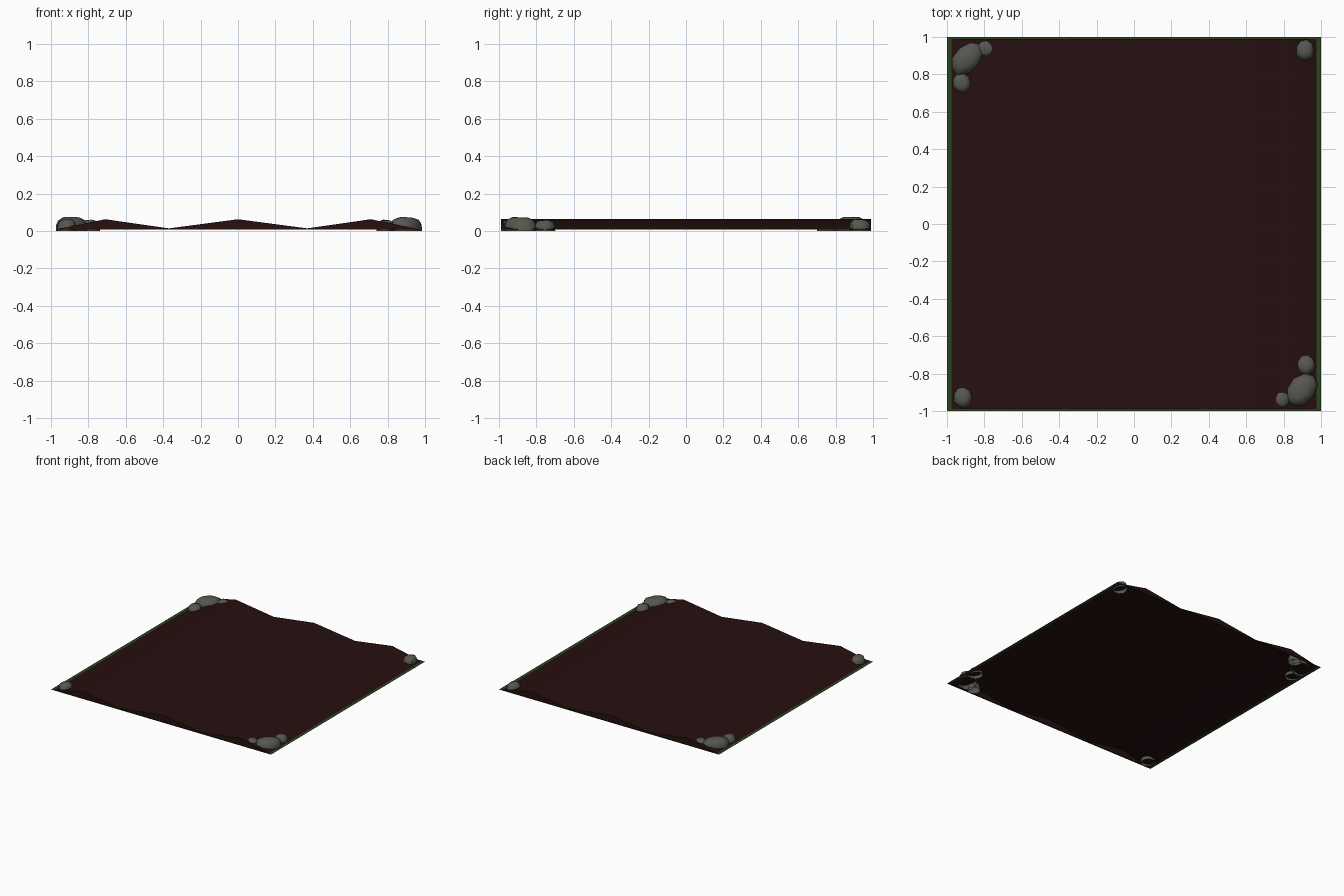
import bpy, bmesh, math, random

if "Cube" in bpy.data.objects:
    bpy.data.objects.remove(bpy.data.objects["Cube"])

random.seed(4)


def material(name, rgb):
    m = bpy.data.materials.new(name)
    m.diffuse_color = (*rgb, 1)
    m.use_nodes = True
    m.node_tree.nodes["Principled BSDF"].inputs["Base Color"].default_value = m.diffuse_color
    return m


SOIL = material("dark soil", (0.020, 0.005, 0.005))
GRASS = material("grass green", (0.024, 0.060, 0.014))
ROCK = material("grey rock", (0.095, 0.095, 0.082))


def make_object(name, bm, mat, angle=None):
    mesh = bpy.data.meshes.new(name)
    bm.to_mesh(mesh)
    bm.free()
    mesh.materials.append(mat)
    ob = bpy.data.objects.new(name, mesh)
    bpy.context.collection.objects.link(ob)
    if angle:
        bpy.ops.object.select_all(action='DESELECT')
        ob.select_set(True)
        bpy.context.view_layer.objects.active = ob
        bpy.ops.object.shade_smooth_by_angle(angle=math.radians(angle))
    return ob


IX, IY, Z0 = 0.975, 0.99, 0.008

# Ploughed soil: ridged sheet with end walls, open underneath
profile = [(-IX, Z0), (-0.71, 0.063), (-0.37, 0.014), (0, 0.063),
           (0.37, 0.014), (0.71, 0.063), (IX, Z0)]
bm = bmesh.new()
front = [bm.verts.new((x, -IY, z)) for x, z in profile]
back = [bm.verts.new((x, IY, z)) for x, z in profile]
for i in range(len(profile) - 1):
    bm.faces.new((front[i], front[i + 1], back[i + 1], back[i]))
for row, y in ((front, -IY), (back, IY)):
    base = [v if abs(v.co.z - Z0) < 1e-6 else bm.verts.new((v.co.x, y, Z0)) for v in row]
    for i in range(len(row) - 1):
        quad = [base[i], base[i + 1], row[i + 1], row[i]]
        quad = list(dict.fromkeys(quad))
        if y > 0:
            quad.reverse()
        bm.faces.new(quad)
make_object("ploughed_soil", bm, SOIL, 30)

# Grass border: flat ring round the soil
bm = bmesh.new()
signs = [(-1, -1), (1, -1), (1, 1), (-1, 1)]
outer = [bm.verts.new((sx, sy, Z0)) for sx, sy in signs]
inner = [bm.verts.new((sx * IX, sy * IY, Z0)) for sx, sy in signs]
for i in range(4):
    j = (i + 1) % 4
    bm.faces.new((outer[i], outer[j], inner[j], inner[i]))
make_object("grass_border", bm, GRASS)


def rock(name, x, y, rx, ry, h, turn=0):
    """Rounded boulder, open at the bottom, built from stacked uneven rings."""
    bm = bmesh.new()
    n = 9
    wobble = [random.uniform(0.93, 1.05) for _ in range(n)]
    t = math.radians(turn)
    rings = []
    for r, z in ((1.0, 0), (0.98, 0.45), (0.82, 0.80), (0.48, 0.97)):
        ring = []
        for i in range(n):
            a = 2 * math.pi * i / n
            k = r * wobble[i]
            px, py = rx * k * math.cos(a), ry * k * math.sin(a)
            pz = h * z * (random.uniform(0.94, 1.03) if z else 0)
            ring.append(bm.verts.new((x + px * math.cos(t) - py * math.sin(t),
                                      y + px * math.sin(t) + py * math.cos(t), pz)))
        rings.append(ring)
    for lo, hi in zip(rings, rings[1:]):
        for i in range(n):
            j = (i + 1) % n
            bm.faces.new((lo[i], lo[j], hi[j], hi[i]))
    bm.faces.new(rings[-1])
    make_object(name, bm, ROCK, 50)


# Rock clusters in two opposite corners, lone rocks in the other two
for s, side in ((1, "front_right"), (-1, "back_left")):
    rock(side + "_large_rock", s * 0.893, s * -0.885, 0.105, 0.073, 0.075, 48)
    rock(side + "_side_rock", s * 0.920, s * -0.755, 0.050, 0.055, 0.060)
    rock(side + "_end_rock", s * 0.790, s * -0.938, 0.050, 0.050, 0.061)
for s, side in ((1, "back_right"), (-1, "front_left")):
    rock(side + "_lone_rock", s * 0.915, s * 0.928, 0.051, 0.058, 0.064)
